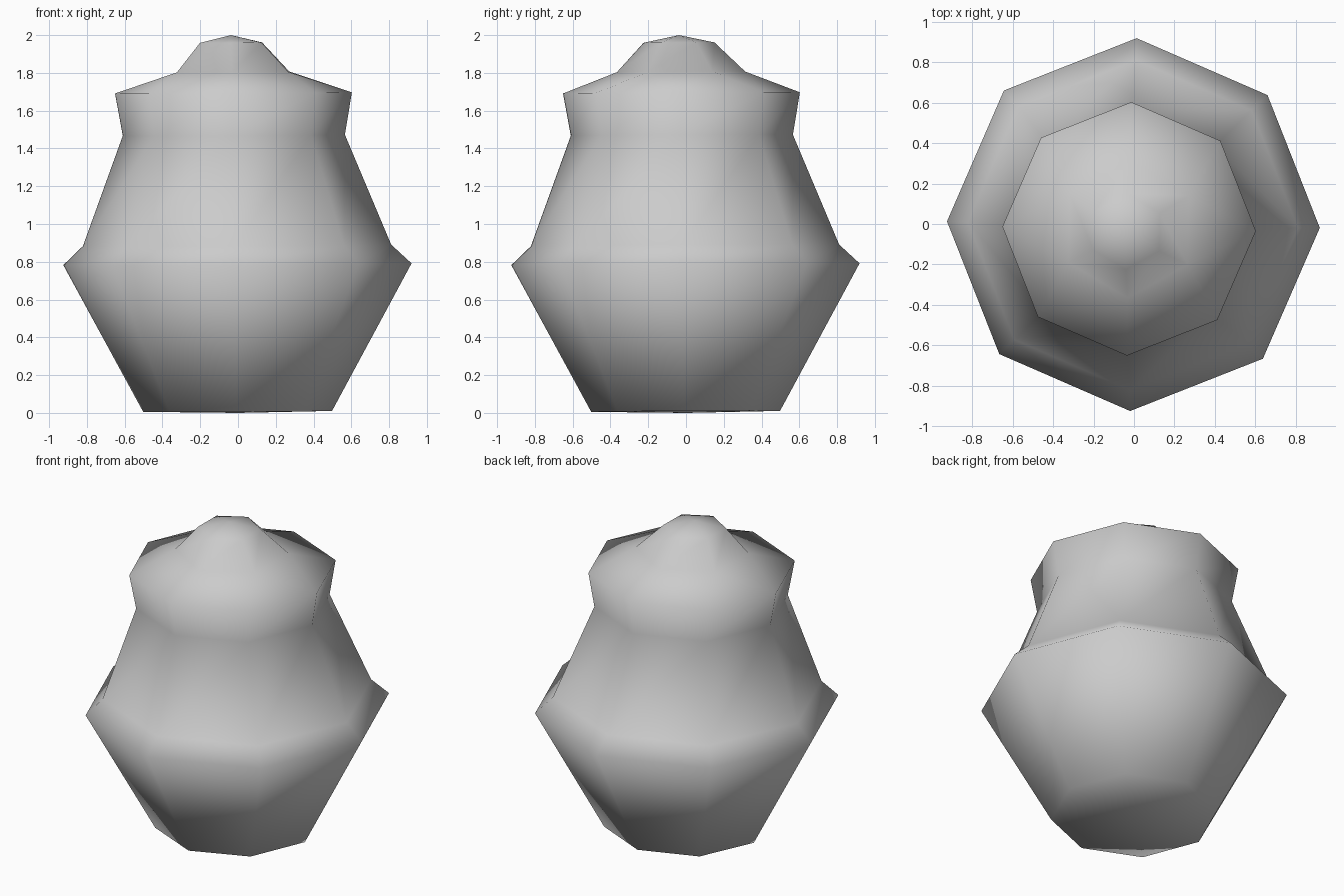
import bpy
import bmesh
from math import cos, sin, radians

cube = bpy.data.objects.get("Cube")
if cube:
    bpy.data.objects.remove(cube)

TWIST = -1.0   # slight turn of every ring, degrees
TILT = 0.005   # slight lean of every ring

clay = bpy.data.materials.new("plain_grey")
clay.use_nodes = True
grey = (0.6, 0.6, 0.6, 1)
clay.diffuse_color = grey
clay.node_tree.nodes["Principled BSDF"].inputs["Base Color"].default_value = grey

bm = bmesh.new()


def ring(sides, radius, height, shift):
    """Ring of vertices, leaning a little and shifted along x and y."""
    verts = []
    for i in range(sides):
        a = radians(360 * i / sides + 90 + TWIST)
        x, y = radius * cos(a), radius * sin(a)
        verts.append(bm.verts.new((x + shift, y + shift, height + TILT * (x + y))))
    return verts


def join(lower, upper):
    n = len(lower)
    for i in range(n):
        j = (i + 1) % n
        bm.faces.new((lower[i], lower[j], upper[j], upper[i]))


def cap(loop, height, shift):
    tip = bm.verts.new((shift, shift, height))
    for i, v in enumerate(loop):
        bm.faces.new((v, loop[(i + 1) % len(loop)], tip))


# Eight-sided body: foot, belly, ledge, neck, rim
body = [ring(8, *p) for p in (
    (0.50, 0.008, -0.002), (0.922, 0.787, -0.003), (0.816, 0.887, -0.005),
    (0.588, 1.47, -0.022), (0.627, 1.694, -0.024))]
# Six-sided knob
knob = [ring(6, *p) for p in ((0.34, 1.805, -0.026), (0.188, 1.96, -0.037))]

for rings in (body, knob):
    for low, high in zip(rings, rings[1:]):
        join(low, high)

# Shoulder from the eight-sided rim to the six-sided knob
rim, base = body[-1], knob[0]
hull = bmesh.ops.convex_hull(bm, input=rim + base, use_existing_faces=False)
faces = [f for f in hull["geom"] if isinstance(f, bmesh.types.BMFace)]
caps = [f for f in faces if all(v in rim for v in f.verts)
        or all(v in base for v in f.verts)]
bmesh.ops.delete(bm, geom=caps, context="FACES_ONLY")
loose = [e for e in bm.edges if not e.link_faces]
bmesh.ops.delete(bm, geom=loose, context="EDGES")

# Closed underside and top
cap(body[0], 0.0, 0.0)
cap(knob[-1], 2.0, -0.037)

bmesh.ops.recalc_face_normals(bm, faces=bm.faces[:])
for f in bm.faces:
    f.smooth = True

mesh = bpy.data.meshes.new("lidded_pot")
bm.to_mesh(mesh)
bm.free()
mesh.materials.append(clay)
pot = bpy.data.objects.new("lidded_pot", mesh)
bpy.context.collection.objects.link(pot)
